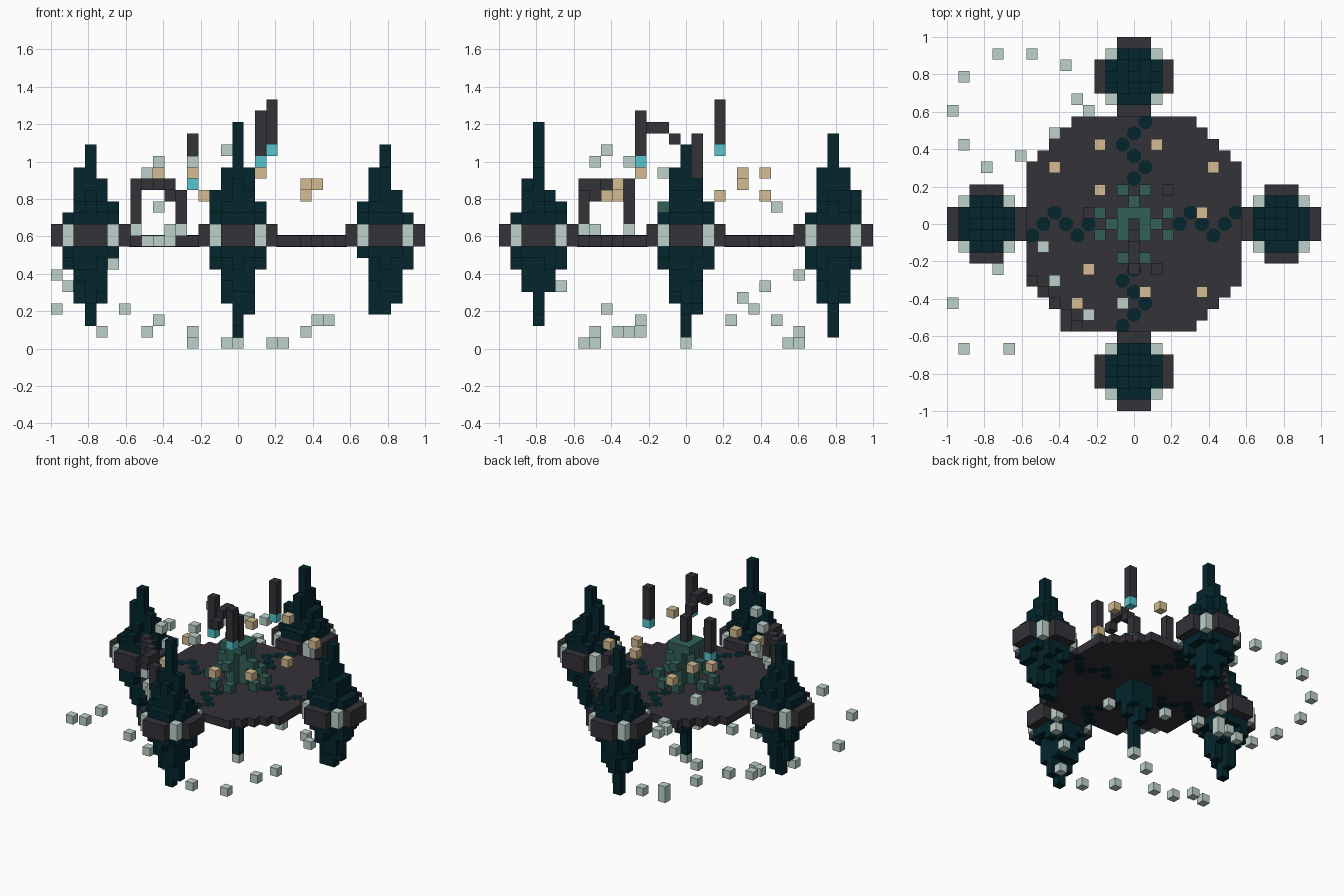
import bpy
import bmesh
import math
import random
from mathutils import Matrix

random.seed(4)
cube = bpy.data.objects.get("Cube")
if cube:
    bpy.data.objects.remove(cube, do_unlink=True)

UNIT = 2 / 33  # edge of one block


def material(name, r, g, b):
    mat = bpy.data.materials.new(name)
    mat.use_nodes = True
    mat.diffuse_color = (r, g, b, 1)
    node = next(n for n in mat.node_tree.nodes if n.type == "BSDF_PRINCIPLED")
    node.inputs["Base Color"].default_value = (r, g, b, 1)
    node.inputs["Roughness"].default_value = 0.9
    return mat


charcoal = material("charcoal stone", 0.034, 0.032, 0.040)
teal = material("deep teal", 0.001, 0.019, 0.026)
pale = material("pale sage", 0.51, 0.64, 0.59)
tan = material("tan", 0.66, 0.50, 0.29)
cyan = material("bright cyan", 0.09, 0.56, 0.62)
green = material("moss green", 0.032, 0.115, 0.095)


def finish(name, bm, mat):
    mesh = bpy.data.meshes.new(name)
    bm.to_mesh(mesh)
    bm.free()
    mesh.materials.append(mat)
    obj = bpy.data.objects.new(name, mesh)
    bpy.context.collection.objects.link(obj)


def blocks(name, cells, mat):
    """Outer skin of a set of grid blocks; z counts up from the floor."""
    cells = set(cells)
    bm = bmesh.new()
    for cell in cells:
        for axis in range(3):
            for side in (-1, 1):
                beside = list(cell)
                beside[axis] += side
                if tuple(beside) in cells:
                    continue
                u, v = (axis + 1) % 3, (axis + 2) % 3
                corners = []
                for a, b in ((-1, -1), (1, -1), (1, 1), (-1, 1)):
                    p = [cell[0], cell[1], cell[2] + 0.5]
                    p[axis] += side / 2
                    p[u] += a * side / 2
                    p[v] += b / 2
                    corners.append(bm.verts.new([c * UNIT for c in p]))
                bm.faces.new(corners)
    bmesh.ops.remove_doubles(bm, verts=bm.verts, dist=0.001)
    finish(name, bm, mat)


def column(x, y, bottom, top):
    return [(x, y, z) for z in range(bottom, top)]


# Round platform, with a worn patch of rim under the arch
worn_rim = {(-8, -6, 9), (-7, -7, 9), (-6, -8, 9)}
span = range(-9, 10)
platform = {(x, y, 9) for x in span for y in span if x * x + y * y < 110}
blocks("platform", platform - worn_rim, charcoal)
blocks("worn_rim", worn_rim, pale)

# Four tapering spires, each held by a stone collar with pale corners
RISE = {1: (3, 5), 2: (2, 3), 4: (1, 3), 5: (1, 1)}
DROP = {1: (4, 6), 2: (3, 4), 4: (1, 2), 5: (1, 2)}


def spire(name, cx, cy, bottom, top):
    shaft, collar, corners = [], [], []
    for a in range(-3, 4):
        for b in range(-3, 4):
            d = a * a + b * b
            x, y = cx + a, cy + b
            if d == 0:
                shaft += column(x, y, bottom, top)
            elif d in RISE:
                low = 9 - random.randint(*DROP[d])
                shaft += column(x, y, low, 11 + random.randint(*RISE[d]))
            elif d == 8:
                corners += column(x, y, 9, 11)
            elif d <= 10:
                collar += column(x, y, 9, 11)
    blocks(name + "_spire", shaft, teal)
    blocks(name + "_collar", collar, charcoal)
    blocks(name + "_collar_corners", corners, pale)


spire("front", 0, -13, 2, 20)
spire("back", 0, 13, 1, 19)
spire("right", -13, 0, 2, 18)
spire("left", 13, 0, 3, 18)

# Spike hanging below the platform, with a pale tip
hanging = []
for a in (-1, 0, 1):
    for b in (-1, 0, 1):
        ring = abs(a) + abs(b)
        low = random.randint(4, 6) if ring == 1 else random.randint(6, 8)
        hanging += column(a, b, low if ring else 1, 9)
blocks("hanging_spike", hanging, teal)
blocks("spike_tip", [(0, 0, 0)], pale)

# Moss mound in the middle, with loose clumps around it
mound = [(a, b, 14) for a in (-1, 0, 1) for b in (-1, 0, 1)]
for a in (-1, 0, 1):
    for b in (-1, 0, 1):
        if abs(a) + abs(b) < 2:
            mound += column(a, b, 10, 14)
for s in (-1, 1):
    mound += [(s * 2, 0, 12), (0, s * 2, 12)]
    for t in (-1, 1):
        mound += [(s * 3, t, 10), (t, s * 3, 10)]
blocks("moss_mound", mound, green)

# Hooked post above the mound
hook = column(0, 0, 15, 18) + [(0, -1, 18), (0, -2, 19), (0, -3, 19)]
blocks("hooked_post", hook + [(0, -4, 18)], charcoal)

# Floating rods with glowing feet
for name, x, y, z in (("back", 3, 3, 17), ("front", 2, -4, 16), ("side", -4, 1, 14)):
    blocks(name + "_rod", column(x, y, z + 1, z + 5), charcoal)
    blocks(name + "_rod_foot", [(x, y, z)], cyan)

# Broken arch standing on the rim
arch = column(-9, -5, 11, 15) + column(-5, -9, 11, 14)
arch += [(-8, -6, 14), (-7, -7, 14), (-6, -8, 14), (-6, -8, 13), (-6, -9, 14)]
blocks("arch", arch, charcoal)
blocks("arch_feet", [(-9, -5, 10), (-5, -9, 10), (-6, -8, 10)], pale)

# Small floating blocks above the platform
lanterns = [(-3, 7, 13), (2, 7, 15), (-7, 5, 15), (7, 5, 14), (-3, 3, 13),
            (6, 1, 13), (-4, -4, 15), (1, -6, 13), (6, -6, 14), (-5, -7, 13)]
blocks("floating_lanterns", lanterns, tan)

# Orbiting pale blocks: outer trail, upper trail and lower trail
outer_trail = [(-16, 10, 6), (-15, 7, 5), (-15, 13, 7), (-12, 15, 8),
               (-9, 15, 9), (-6, 14, 10), (-5, 11, 9), (-4, 10, 9),
               (-10, 6, 3), (-13, 5, 4), (-16, -7, 3), (-12, -4, 1),
               (-15, -11, 5), (-11, -11, 7)]
upper_trail = [(-7, 8, 12), (-8, -2, 15), (-7, -5, 16), (-4, -8, 16), (-1, -7, 17)]
lower_trail = [(0, -9, 0), (4, -8, 0), (6, -5, 1), (8, -4, 2), (7, 4, 2),
               (3, 9, 0), (-1, 10, 0), (-4, 10, 0), (-4, 10, 1),
               (-4, -8, 1), (-8, -6, 1), (-7, 8, 2)]
blocks("outer_trail", outer_trail, pale)
blocks("upper_trail", upper_trail, pale)
blocks("lower_trail", lower_trail, pale)

# Winding inlay of round studs, weaving from the mound to each spire
bm = bmesh.new()
for step in range(4, 10):
    for n in (step, -step):
        sway = round(math.sin(n * math.pi / 2))
        for x, y in ((n, sway), (sway, n)):
            place = Matrix.Translation((x * UNIT, y * UNIT, 9.5 * UNIT))
            turn = Matrix.Rotation(math.pi / 8, 4, "Z")
            bmesh.ops.create_cone(bm, cap_ends=True, segments=8, radius1=0.04,
                                  radius2=0.04, depth=UNIT + 0.004,
                                  matrix=place @ turn)
finish("winding_inlay", bm, teal)
